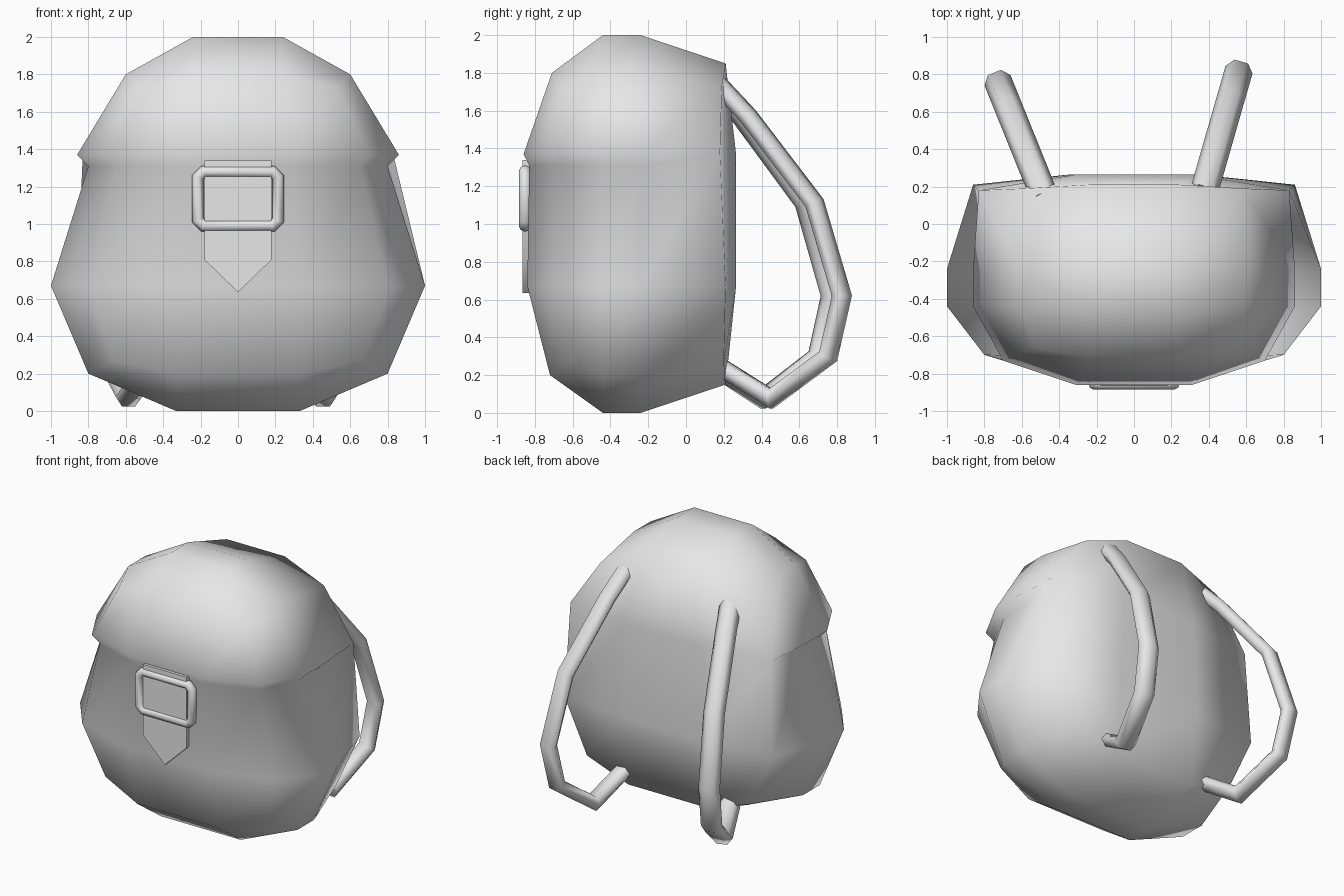
import bpy, bmesh, math
from mathutils import Vector

cube = bpy.data.objects.get("Cube")
if cube:
    bpy.data.objects.remove(cube, do_unlink=True)

grey = bpy.data.materials.new("grey_cloth")
grey.use_nodes = True
colour = (0.8, 0.8, 0.8, 1)
grey.diffuse_color = colour
grey.node_tree.nodes["Principled BSDF"].inputs["Base Color"].default_value = colour


def finish(bm, name):
    """Turn a bmesh into a smooth-shaded object."""
    bmesh.ops.remove_doubles(bm, verts=bm.verts, dist=0.001)
    bmesh.ops.recalc_face_normals(bm, faces=bm.faces)
    mesh = bpy.data.meshes.new(name)
    bm.to_mesh(mesh)
    bm.free()
    mesh.materials.append(grey)
    obj = bpy.data.objects.new(name, mesh)
    bpy.context.collection.objects.link(obj)
    bpy.ops.object.select_all(action='DESELECT')
    obj.select_set(True)
    bpy.context.view_layer.objects.active = obj
    bpy.ops.object.shade_smooth_by_angle(angle=math.radians(85))
    return obj


def bridge(bm, a, b):
    n = len(a)
    for i in range(n):
        j = (i + 1) % n
        bm.faces.new((a[i], a[j], b[j], b[i]))


def tube(name, path, side, width, depth, sides, closed=False):
    """Sweep a flattened polygon along a planar path; side is the plane normal."""
    bm = bmesh.new()
    n = len(path)
    rings = []
    for i, p in enumerate(path):
        before = path[i - 1] if closed or i > 0 else p
        after = path[(i + 1) % n] if closed or i < n - 1 else p
        d1, d2 = (p - before).normalized(), (after - p).normalized()
        tangent = (d1 + d2).normalized()
        normal = side.cross(tangent)
        mitre = 1 / max(tangent.dot(d2 if d2.length else d1), 0.5)
        ring = []
        for k in range(sides):
            a = math.tau * k / sides
            ring.append(bm.verts.new(p + side * width * math.cos(a)
                                     + normal * depth * mitre * math.sin(a)))
        rings.append(ring)
    for a, b in zip(rings, rings[1:]):
        bridge(bm, a, b)
    if closed:
        bridge(bm, rings[-1], rings[0])
    else:
        bm.faces.new(rings[0])
        bm.faces.new(rings[-1])
    return finish(bm, name)


# Bag body: twelve-sided rings, each given as half of a mirrored outline
SIDE_FRONT, SIDE_REAR = -0.44, -0.24


def half_ring(z, mid, front, corner, side, back_corner, back, bulge=0):
    zc, zb = z + 0.07 * bulge, z - 0.05 * bulge
    return [Vector(p) for p in (
        (mid, front, z), (*corner, zc), (side, SIDE_FRONT, z),
        (side, SIDE_REAR, z), (*back_corner, zc), (mid, back, zb))]


bottom = half_ring(0.2, 0.33, -0.72, (0.67, -0.61), 0.8, (0.68, 0.2), 0.21, 1)
belly = half_ring(0.67, 0.34, -0.84, (0.8, -0.7), 1.0, (0.86, 0.21), 0.265)
lip = half_ring(1.37, 0.31, -0.86, (0.7, -0.73), 0.86, (0.83, 0.18), 0.265)
crown = half_ring(1.8, 0.24, -0.71, (0.53, -0.66), 0.6, (0.58, 0.19), 0.21, -1)
# The flap overhangs at the front and sides and merges with the back
tuck = [Vector((p.x * 0.93, p.y * 0.965, p.z - 0.06)) if i < 4 else p.copy()
        for i, p in enumerate(lip)]

bm = bmesh.new()
rings = []
for half in (bottom, belly, tuck, lip, crown):
    loop = half + [Vector((-p.x, p.y, p.z)) for p in reversed(half)]
    rings.append([bm.verts.new(p) for p in loop])
for a, b in zip(rings, rings[1:]):
    bridge(bm, a, b)


def cap(r, x, z):
    """Close an end ring with a three by three patch of quads."""
    a, b, c, d = [bm.verts.new((sx * x, y, z)) for sx, y in (
        (1, SIDE_FRONT), (1, SIDE_REAR), (-1, SIDE_REAR), (-1, SIDE_FRONT))]
    for f in ((r[0], r[1], r[2], a), (a, r[2], r[3], b), (b, r[3], r[4], r[5]),
              (r[5], r[6], c, b), (c, r[6], r[7], r[8]), (d, c, r[8], r[9]),
              (r[11], d, r[9], r[10]), (r[0], a, d, r[11]), (a, b, c, d)):
        bm.faces.new(f)


cap(rings[0], 0.33, 0)
cap(rings[-1], 0.24, 2)
finish(bm, "bag_body")

# Shoulder straps: one bent path, swung outwards by its own angle on each side
strap_path = ((-0.04, 1.74), (0.125, 1.57), (0.49, 1.11), (0.64, 0.62),
              (0.565, 0.3), (0.25, 0.075), (-0.04, 0.25))
for name, x, start, angle in (("left_shoulder_strap", 0.385, 0.21, 16),
                              ("right_shoulder_strap", -0.49, 0.175, -22)):
    a = math.radians(angle)
    out = Vector((math.sin(a), math.cos(a), 0))
    across = Vector((math.cos(a), -math.sin(a), 0))
    path = [Vector((x, start, z)) + out * r for r, z in strap_path]
    tube(name, path, across, 0.075, 0.05, 6)

# Buckle frame: rounded bar around a rectangle with clipped corners
w, h, clip, mid_z = 0.215, 0.145, 0.03, 1.135
corners = []
for sx, sz in ((1, 1), (-1, 1), (-1, -1), (1, -1)):
    pair = [(sx * w, sz * (h - clip)), (sx * (w - clip), sz * h)]
    corners += pair if sx * sz > 0 else pair[::-1]
frame = [Vector((x, -0.852, mid_z + z)) for x, z in corners]
tube("buckle_frame", frame, Vector((0, 1, 0)), 0.033, 0.03, 8, closed=True)

# Buckle strap: pointed tongue running behind the frame
bm = bmesh.new()
outline = ((-0.18, 1.34), (-0.18, 0.81), (0, 0.635), (0.18, 0.81), (0.18, 1.34))
front, back = [[bm.verts.new((x, y, z)) for x, z in outline] for y in (-0.866, -0.8)]
bm.faces.new(front)
bm.faces.new(back)
bridge(bm, front, back)
finish(bm, "buckle_strap")
